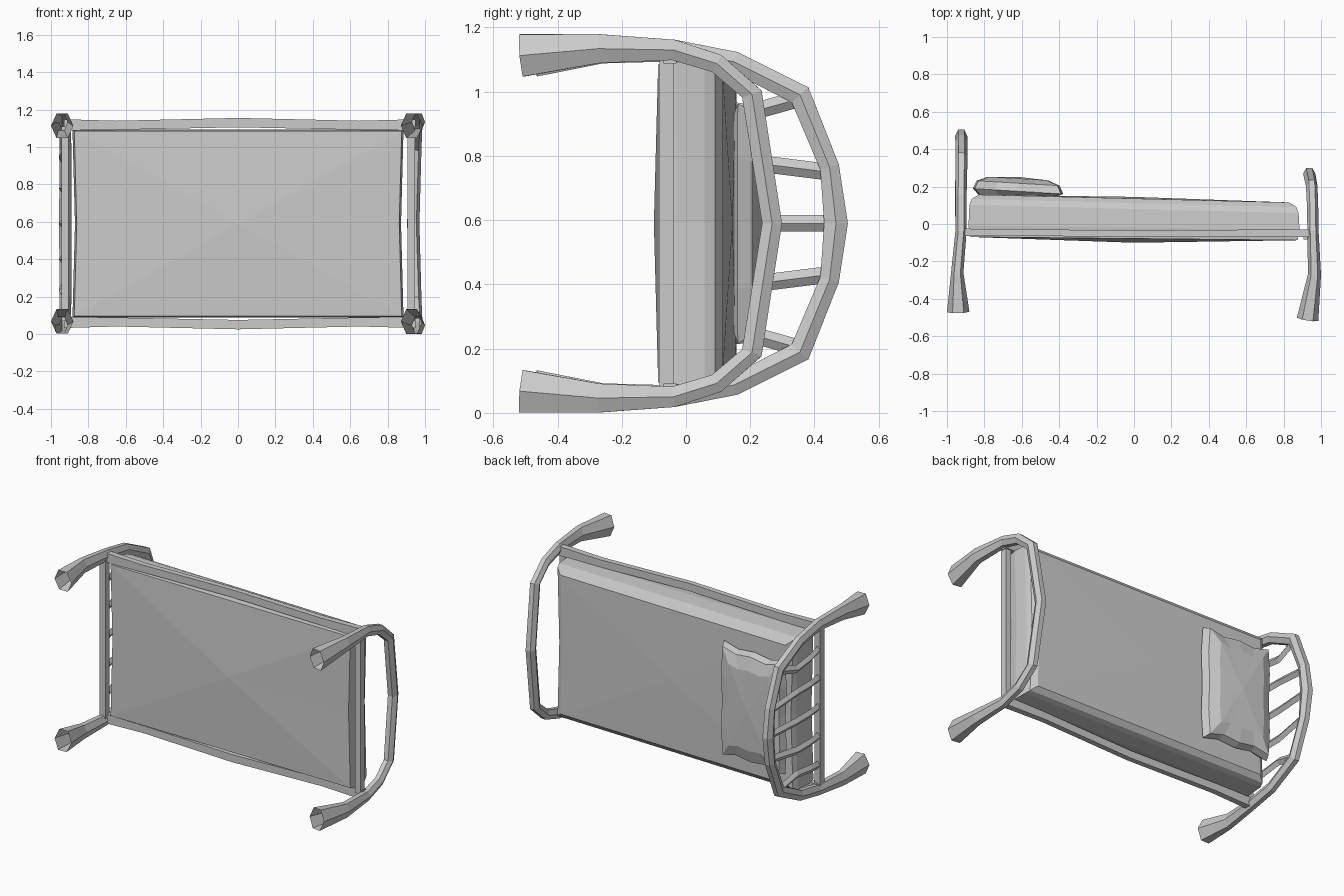
import bpy, bmesh
from math import cos, sin, pi
from mathutils import Vector

if "Cube" in bpy.data.objects:
    bpy.data.objects.remove(bpy.data.objects["Cube"])

MID = 0.59  # symmetry plane of the bed (bed lies on its side, its "up" is +y)


def finish(bm, name):
    bmesh.ops.recalc_face_normals(bm, faces=bm.faces[:])
    me = bpy.data.meshes.new(name)
    bm.to_mesh(me)
    bm.free()
    ob = bpy.data.objects.new(name, me)
    bpy.context.collection.objects.link(ob)
    return ob


def bridge(bm, rings):
    for a, b in zip(rings, rings[1:]):
        n = len(a)
        for i in range(n):
            j = (i + 1) % n
            bm.faces.new((a[i], a[j], b[j], b[i]))


def sweep(name, path, ref, sides=6, rot=0.0, caps=False):
    """Tube along (point, half-size along ref, half-size across)."""
    bm = bmesh.new()
    pts = [Vector(p) for p, _, _ in path]
    rings = []
    for i, (p, ru, rv) in enumerate(path):
        t = pts[min(i + 1, len(pts) - 1)] - pts[max(i - 1, 0)]
        t.normalize()
        u = Vector(ref)
        u = (u - t * u.dot(t)).normalized()
        v = t.cross(u)
        ang = [rot + 2 * pi * k / sides for k in range(sides)]
        mu = max(abs(cos(a)) for a in ang)
        mv = max(abs(sin(a)) for a in ang)
        rings.append([bm.verts.new(pts[i] + u * ru * cos(a) / mu + v * rv * sin(a) / mv)
                      for a in ang])
    bridge(bm, rings)
    if caps:
        bm.faces.new(rings[0])
        bm.faces.new(rings[-1])
    return finish(bm, name)


def flip(p):
    return (p[0], p[1], 2 * MID - p[2])


def arch(name, half):
    path = half + [(flip(p), a, b) for p, a, b in reversed(half[:-1])]
    return sweep(name, path, (1, 0, 0))


def cushion(name, outline, levels, bottom, top, place):
    """Stack of scaled outlines along y, closed by a centre point each side."""
    bm = bmesh.new()
    rings = [[bm.verts.new(place(x * sx, y, z * sz)) for x, z in outline]
             for y, sx, sz in levels]
    bridge(bm, rings)
    for ring, y in ((rings[0], bottom), (rings[-1], top)):
        c = bm.verts.new(place(0, y, 0))
        for i in range(len(ring)):
            bm.faces.new((ring[i], ring[(i + 1) % len(ring)], c))
    return finish(bm, name)


# Arched end frames with flared open feet
arch("headboard_arch", [
    ((-0.94, -0.47, 0.067), .06, .066), ((-0.945, -0.26, 0.047), .033, .045),
    ((-0.925, -0.04, 0.052), .03, .034), ((-0.925, 0.15, 0.087), .03, .032),
    ((-0.922, 0.355, 0.19), .032, .035), ((-0.922, 0.447, 0.415), .033, .03),
    ((-0.924, 0.467, MID), .034, .037)])
arch("footboard_arch", [
    ((0.928, -0.51, 0.067), .058, .066), ((0.965, -0.27, 0.046), .035, .045),
    ((0.957, -0.04, 0.05), .03, .032), ((0.955, 0.095, 0.092), .03, .03),
    ((0.95, 0.205, 0.187), .031, .032), ((0.937, 0.268, MID), .033, .031)])

# Side rails, slightly bowed
rail = [((-0.93, -0.045, .062), .02, .03), ((-0.65, -0.045, .064), .018, .024),
        ((0, -0.052, .05), .017, .025), ((0.65, -0.048, .064), .018, .024),
        ((0.95, -0.05, .062), .02, .03)]
sweep("side_rail_lower", rail, (0, 1, 0), 4, pi / 4, True)
sweep("side_rail_upper", [(flip(p), a, b) for p, a, b in rail], (0, 1, 0), 4, pi / 4, True)

# Cross bars at both ends
for name, x in (("head_cross_bar", -0.925), ("foot_cross_bar", 0.925)):
    sweep(name, [((x, -0.06, 0.07), .02, .022), ((x, -0.06, 2 * MID - 0.07), .02, .022)],
          (1, 0, 0), 4, pi / 4, True)

# Headboard slats: z at cross bar, z at middle, y and z at the arch
for i, (z0, z1, y2, z2) in enumerate([(.21, .245, .36, .2), (.40, .40, .44, .43),
                                      (MID, MID, .46, MID), (.78, .78, .44, .75),
                                      (.97, .935, .36, .98)]):
    sweep(f"headboard_slat_{i + 1}",
          [((-0.925, -0.06, z0), .018, .026), ((-0.94, 0.06, (z0 + z1) / 2), .018, .026),
           ((-0.94, 0.2, z1), .018, .026), ((-0.922, y2, z2), .018, .026)],
          (1, 0, 0), 4, 0, True)

# Mattress, thicker at the head end
square = [(-1, -1), (0, -1.0), (1, -1), (0.985, 0), (1, 1), (0, 1.0), (-1, 1), (-0.985, 0)]
cushion("mattress", square,
        [(-0.078, .875, .495), (-0.02, .885, .502), (0.08, .88, .498),
         (0.112, .868, .487), (0.136, .83, .455)], -0.1, 0.145,
        lambda x, y, z: (x, y - (0.025 if y > 0 else 0.01) * x, MID + z))

# Pillow with pulled-out corners
pillow_edge = [(-.96, -1), (-.5, -.93), (0, -.97), (.5, -.93), (.95, -1), (1, -.55),
               (.97, 0), (1, .55), (.95, 1), (.5, .93), (0, .97), (-.5, .93), (-.96, 1),
               (-1, .55), (-.97, 0), (-1, -.55)]
cushion("pillow", pillow_edge,
        [(0.145, .2, .33), (0.175, .242, .372), (0.218, .222, .355), (0.243, .16, .27)],
        0.14, 0.252,
        lambda x, y, z: (-0.62 + x, y - 0.06 * x * (y > .15), MID + z))
